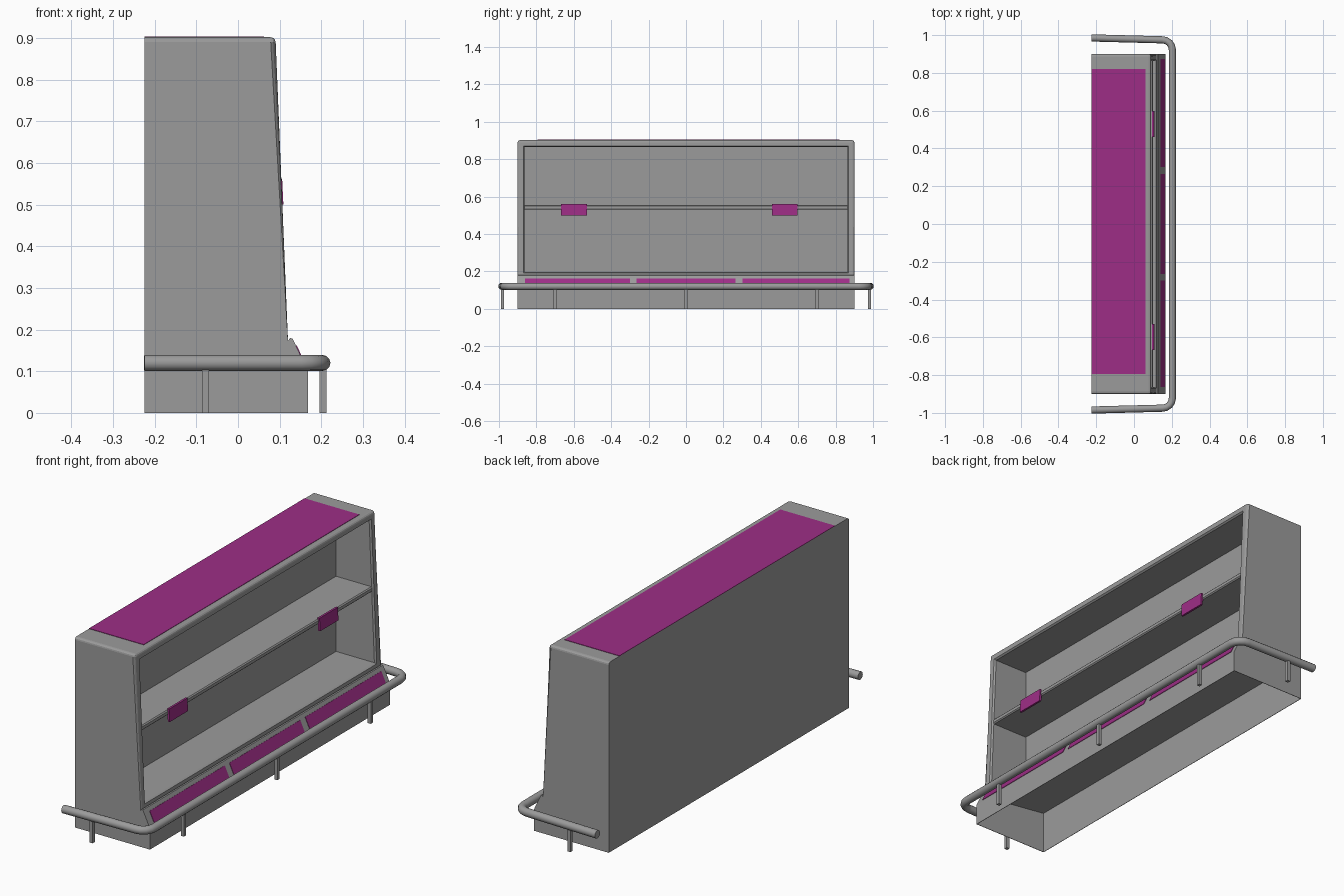
import bpy, bmesh, math
from mathutils import Vector

if "Cube" in bpy.data.objects:
    bpy.data.objects.remove(bpy.data.objects["Cube"])


def material(name, rgb):
    m = bpy.data.materials.new(name)
    m.diffuse_color = (*rgb, 1)
    m.use_nodes = True
    m.node_tree.nodes["Principled BSDF"].inputs["Base Color"].default_value = m.diffuse_color
    return m


GREY = material("grey metal", (0.33, 0.33, 0.33))
PURPLE = material("purple panel", (0.34, 0.027, 0.24))


def finish(bm, name, mat):
    bmesh.ops.recalc_face_normals(bm, faces=bm.faces)
    me = bpy.data.meshes.new(name)
    bm.to_mesh(me)
    bm.free()
    me.materials.append(mat)
    ob = bpy.data.objects.new(name, me)
    bpy.context.collection.objects.link(ob)
    return ob


def prism_bm(profile, y0, y1):
    """Extrude an (x, z) outline along y."""
    bm = bmesh.new()
    base = bm.faces.new([bm.verts.new((x, y0, z)) for x, z in profile])
    ext = bmesh.ops.extrude_face_region(bm, geom=[base], use_keep_orig=True)
    for v in ext["geom"]:
        if isinstance(v, bmesh.types.BMVert):
            v.co.y = y1
    bmesh.ops.recalc_face_normals(bm, faces=bm.faces)
    return bm


def prism(name, profile, y0, y1, mat):
    return finish(prism_bm(profile, y0, y1), name, mat)


def rect(x0, x1, z0, z1):
    return [(x0, z0), (x1, z0), (x1, z1), (x0, z1)]


# cabinet body with leaning front and bumper lip
bm = prism_bm([(-0.225, 0), (0.168, 0), (0.168, 0.1), (0.136, 0.168), (0.131, 0.178),
               (0.125, 0.18), (0.12, 0.173), (0.09, 0.902), (-0.225, 0.902)], -0.9, 0.9)

# rounded rim around the front and top
rim = []
for e in bm.edges:
    a, b = (v.co for v in e.verts)
    if min(a.z, b.z) > 0.17 and max(a.x, b.x) < 0.122 \
            and max(a.x, b.x) > -0.2 and max(a.z, b.z) > 0.3:
        rim.append(e)
bmesh.ops.bevel(bm, geom=rim, offset=0.012, segments=3, profile=0.5, affect='EDGES')
bm.normal_update()

# display recess
front = max((f for f in bm.faces if f.normal.x > 0.9), key=lambda f: f.calc_area())
bmesh.ops.inset_region(bm, faces=[front], thickness=0.027)
bmesh.ops.inset_region(bm, faces=[front], thickness=0.008, depth=-0.008)
for v in bmesh.ops.extrude_face_region(bm, geom=[front])["geom"]:
    if isinstance(v, bmesh.types.BMVert):
        v.co.x = -0.09
if front.is_valid:
    bmesh.ops.delete(bm, geom=[front], context='FACES_ONLY')
bm.normal_update()

# hollow underside
bottom = min(bm.faces, key=lambda f: f.calc_center_median().z)
bmesh.ops.inset_region(bm, faces=[bottom], thickness=0.003)
for v in bmesh.ops.extrude_face_region(bm, geom=[bottom])["geom"]:
    if isinstance(v, bmesh.types.BMVert):
        v.co.z = 0.2 if v.co.x < 0 else 0.16
        v.co.x = min(v.co.x, 0.112)
if bottom.is_valid:
    bmesh.ops.delete(bm, geom=[bottom], context='FACES_ONLY')
finish(bm, "cabinet_body", GREY)

# shelf with a rounded nose
prism("shelf", [(-0.09, 0.53), (0.095, 0.53), (0.1, 0.535), (0.1, 0.549),
                (0.095, 0.554), (-0.09, 0.554)], -0.863, 0.863, GREY)

# shelf tags
for i, (y0, y1) in enumerate([(-0.667, -0.53), (0.46, 0.597)]):
    prism(f"shelf_tag_{i + 1}", [(0.099, 0.5), (0.109, 0.5), (0.106, 0.561), (0.096, 0.561)],
          y0, y1, PURPLE)

# coloured panel on top
prism("top_panel", rect(-0.225, 0.062, 0.899, 0.904), -0.795, 0.82, PURPLE)

# coloured strips on the sloping bumper
a, b = Vector((0.168, 0.1)), Vector((0.136, 0.168))
n = Vector((0.068, 0.032)).normalized() * 0.002
p, q = a.lerp(b, 0.15), a.lerp(b, 0.9)
for i, (y0, y1) in enumerate([(-0.862, -0.3), (-0.265, 0.265), (0.303, 0.873)]):
    prism(f"bumper_strip_{i + 1}", [tuple(p - n), tuple(p + n), tuple(q + n), tuple(q - n)],
          y0, y1, PURPLE)

# guard rail swept along a rounded U
half = [(-0.225, 0.985), (0.15, 0.975)]
for k in range(1, 5):
    t = math.radians(90 - k * 22.5)
    half.append((0.15 + 0.053 * math.cos(t), 0.922 + 0.053 * math.sin(t)))
path = half + [(x, -y) for x, y in reversed(half)]
bm = bmesh.new()
SIDES, R = 12, 0.019
rings = []
for i, pt in enumerate(path):
    c = Vector((*pt, 0.12))
    d0 = (Vector(path[i]) - Vector(path[max(i - 1, 0)]))
    d1 = (Vector(path[min(i + 1, len(path) - 1)]) - Vector(path[i]))
    d = (d0.normalized() if d0.length else d0) + (d1.normalized() if d1.length else d1)
    side = Vector((-d.y, d.x, 0)).normalized()
    rings.append([bm.verts.new(c + side * R * math.cos(s * math.tau / SIDES)
                               + Vector((0, 0, R * math.sin(s * math.tau / SIDES))))
                  for s in range(SIDES)])
for r0, r1 in zip(rings, rings[1:]):
    for s in range(SIDES):
        t = (s + 1) % SIDES
        bm.faces.new((r0[s], r0[t], r1[t], r1[s]))
bm.faces.new(rings[0])
bm.faces.new(rings[-1])
rail = finish(bm, "guard_rail", GREY)
bpy.context.view_layer.objects.active = rail
rail.select_set(True)
bpy.ops.object.shade_smooth_by_angle(angle=math.radians(40))

# rail posts
for i, (x, y) in enumerate([(0.204, -0.7), (0.204, 0), (0.204, 0.7),
                            (-0.078, -0.981), (-0.078, 0.981)]):
    prism(f"rail_post_{i + 1}", rect(x - 0.008, x + 0.008, 0, 0.108), y - 0.008, y + 0.008, GREY)
